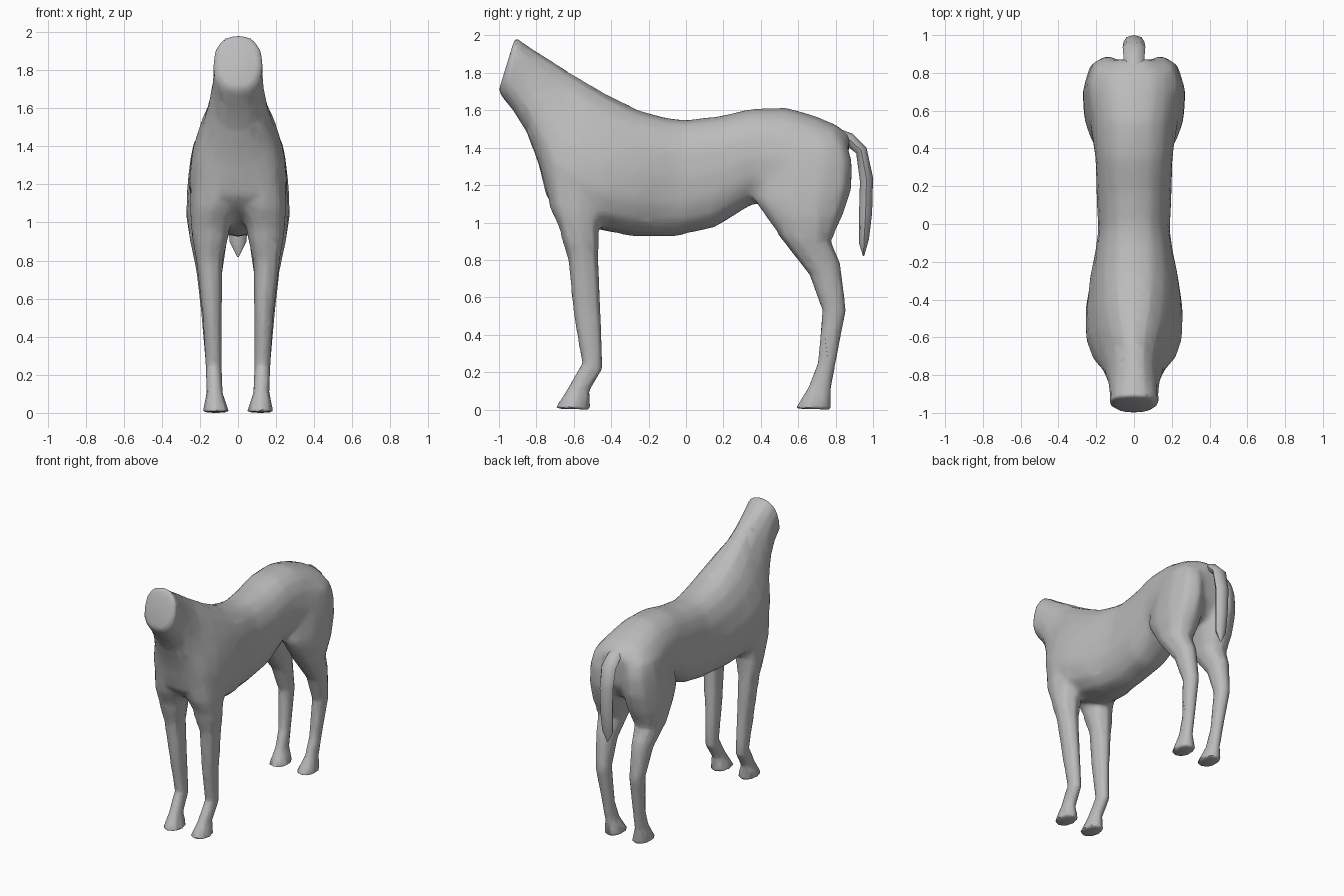
import bpy, bmesh, math
from mathutils import Vector

coat = bpy.data.materials.new("grey coat")
coat.diffuse_color = (0.5, 0.5, 0.5, 1)


def activate(ob):
    bpy.ops.object.select_all(action='DESELECT')
    bpy.context.view_layer.objects.active = ob
    ob.select_set(True)


def loft(name, rings, sides, power=1.0, mirror=False, tip=None):
    """Skin rings given as (ya, za, yb, zb, x_min, x_max, taper towards a)."""
    bm = bmesh.new()
    loops = []
    for ya, za, yb, zb, x0, x1, taper in rings:
        a, b = Vector((0, ya, za)), Vector((0, yb, zb))
        loop = []
        for i in range(sides):
            t = 2 * math.pi * i / sides
            c, s = math.cos(t), math.sin(t)
            u = math.copysign(abs(c) ** power, c)
            v = math.copysign(abs(s) ** power, s)
            p = (a + b) / 2 + (a - b) / 2 * u
            p.x = (x0 + x1) / 2 + (x1 - x0) / 2 * v * (1 - taper * u)
            loop.append(bm.verts.new(p))
        loops.append(loop)
    for r0, r1 in zip(loops, loops[1:]):
        for i in range(sides):
            j = (i + 1) % sides
            bm.faces.new((r0[i], r0[j], r1[j], r1[i]))
    bm.faces.new(loops[0])
    bm.faces.new(loops[-1])
    bmesh.ops.recalc_face_normals(bm, faces=bm.faces)
    me = bpy.data.meshes.new(name)
    bm.to_mesh(me)
    bm.free()
    me.materials.append(coat)
    ob = bpy.data.objects.new(name, me)
    bpy.context.collection.objects.link(ob)
    activate(ob)
    if mirror:
        ob.modifiers.new("Mirror", 'MIRROR').use_mirror_merge = False
        bpy.ops.object.modifier_apply(modifier="Mirror")
    return ob


# Trunk and neck: top point, belly point, half width, upper taper
trunk = [
    (0.875, 1.47, 0.86, 1.22, 0.11, 0.0),
    (0.80, 1.525, 0.79, 1.10, 0.235, 0.0),
    (0.68, 1.575, 0.66, 1.06, 0.24, 0.05),
    (0.54, 1.615, 0.50, 1.08, 0.23, 0.1),
    (0.35, 1.61, 0.36, 1.10, 0.205, 0.0),
    (0.18, 1.57, 0.15, 0.97, 0.20, 0.0),
    (0.0, 1.55, -0.07, 0.925, 0.19, 0.0),
    (-0.10, 1.56, -0.18, 0.925, 0.205, 0.0),
    (-0.25, 1.60, -0.29, 0.928, 0.232, 0.1),
    (-0.42, 1.68, -0.47, 0.96, 0.25, 0.25),
    (-0.53, 1.745, -0.64, 1.04, 0.238, 0.35),
    (-0.63, 1.805, -0.745, 1.13, 0.20, 0.4),
    (-0.73, 1.87, -0.785, 1.30, 0.16, 0.3),
    (-0.82, 1.925, -0.85, 1.48, 0.135, 0.1),
    (-0.87, 1.96, -0.925, 1.60, 0.128, 0.0),
    (-0.905, 1.985, -0.985, 1.675, 0.13, 0.0),
    (-0.92, 1.97, -1.0, 1.71, 0.10, 0.0),
]
body = loft("trunk_and_neck",
            [(a, b, c, d, -w, w, k) for a, b, c, d, w, k in trunk], 16, 0.85)

# Front legs: front point, back point, inner x, outer x
front_leg = [
    (-0.68, 1.42, -0.45, 1.42, 0.03, 0.19),
    (-0.75, 1.22, -0.42, 1.24, 0.0, 0.25),
    (-0.735, 1.08, -0.43, 1.08, 0.0, 0.258),
    (-0.685, 0.98, -0.465, 0.96, 0.04, 0.25),
    (-0.63, 0.80, -0.468, 0.80, 0.08, 0.22),
    (-0.60, 0.50, -0.455, 0.50, 0.085, 0.185),
    (-0.555, 0.25, -0.445, 0.22, 0.085, 0.17),
    (-0.635, 0.11, -0.515, 0.10, 0.08, 0.165),
    (-0.70, 0.005, -0.51, 0.0, 0.045, 0.187),
]
fore = loft("front_leg", [r + (0,) for r in front_leg], 8, 0.9, True)

# Hind legs, with the bulging thigh
hind_leg = [
    (0.58, 1.53, 0.80, 1.47, 0.05, 0.17, 0),
    (0.48, 1.43, 0.865, 1.42, 0.03, 0.235, 0.1),
    (0.41, 1.29, 0.895, 1.32, 0.02, 0.255, 0.15),
    (0.36, 1.12, 0.89, 1.18, 0.015, 0.27, 0.15),
    (0.43, 1.02, 0.84, 1.03, 0.02, 0.275, 0.1),
    (0.52, 0.90, 0.775, 0.90, 0.055, 0.255, 0),
    (0.66, 0.72, 0.825, 0.78, 0.08, 0.22, 0),
    (0.73, 0.53, 0.855, 0.53, 0.09, 0.195, 0),
    (0.705, 0.25, 0.80, 0.25, 0.09, 0.17, 0),
    (0.655, 0.12, 0.775, 0.11, 0.085, 0.165, 0),
    (0.585, 0.005, 0.775, 0.0, 0.045, 0.187, 0),
]
hind = loft("hind_leg", hind_leg, 10, 0.9, True)

# Tail: outer point, inner point, half width
tail_rings = [
    (0.82, 1.50, 0.82, 1.42, 0.05),
    (0.89, 1.475, 0.86, 1.41, 0.055),
    (0.965, 1.40, 0.91, 1.37, 0.06),
    (1.0, 1.24, 0.93, 1.22, 0.055),
    (0.995, 1.05, 0.925, 1.04, 0.05),
    (0.978, 0.91, 0.925, 0.89, 0.045),
    (0.952, 0.82, 0.946, 0.82, 0.004),
]
tail = loft("tail", [(a, b, c, d, -w, w, 0) for a, b, c, d, w in tail_rings], 8)

# Fuse trunk and legs into one skin
activate(body)
fore.select_set(True)
hind.select_set(True)
bpy.ops.object.join()
body.name = "body_and_legs"
remesh = body.modifiers.new("Remesh", 'REMESH')
remesh.mode = 'VOXEL'
remesh.voxel_size = 0.013
bpy.ops.object.modifier_apply(modifier="Remesh")

# Blend shoulders and hips, then thin out the mesh
bm = bmesh.new()
bm.from_mesh(body.data)
blend = [v for v in bm.verts if 0.94 < v.co.z < 1.62 and v.co.y > -0.82]
for _ in range(16):
    bmesh.ops.smooth_vert(bm, verts=blend, factor=0.5, use_axis_x=True,
                          use_axis_y=True, use_axis_z=True)
bm.to_mesh(body.data)
bm.free()
if not body.data.materials:
    body.data.materials.append(coat)
thin = body.modifiers.new("Decimate", 'DECIMATE')
thin.ratio = 0.08
bpy.ops.object.modifier_apply(modifier="Decimate")

for ob in (body, tail):
    activate(ob)
    bpy.ops.object.shade_smooth_by_angle(angle=math.radians(50))
